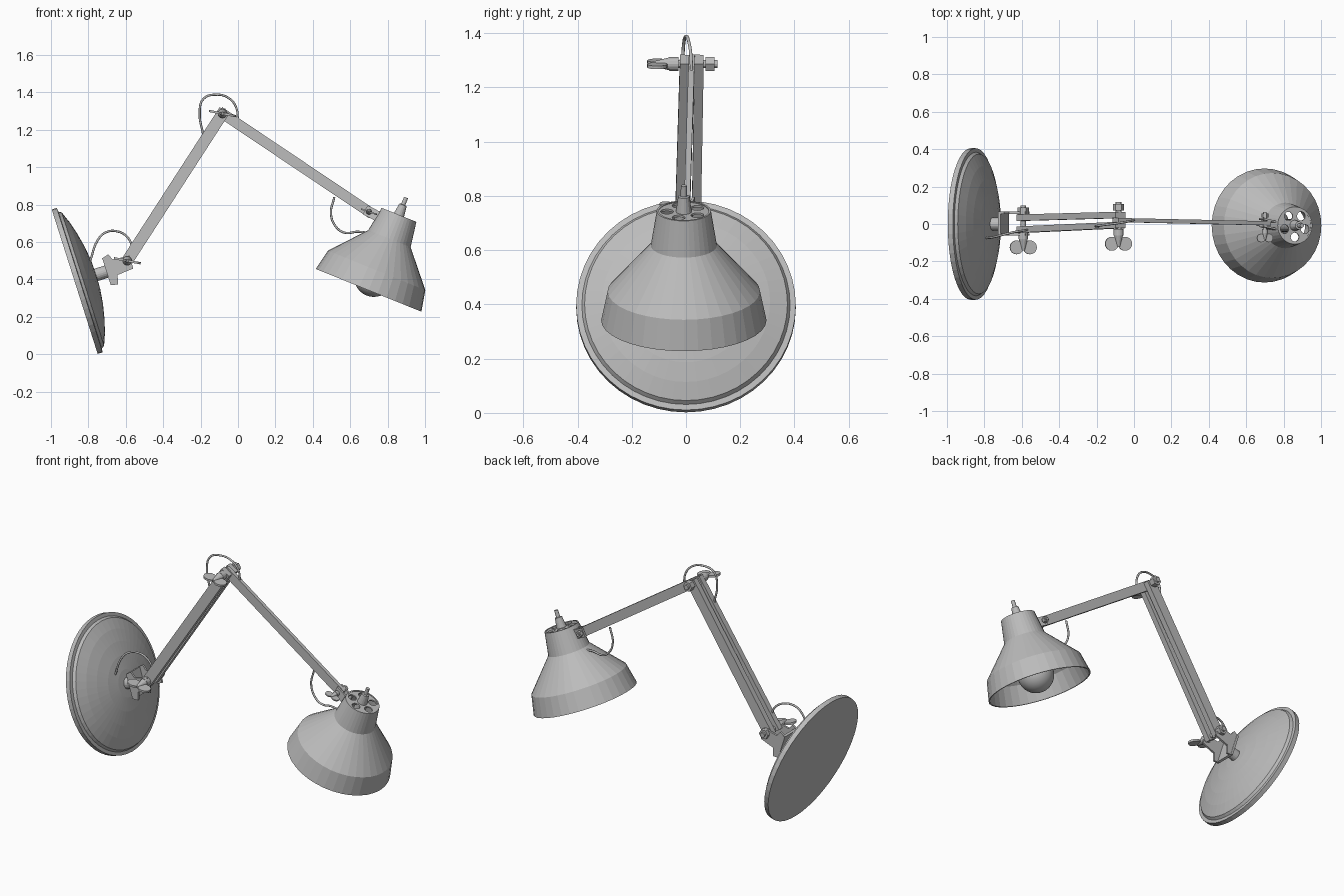
import bpy, bmesh
from math import sin, cos, pi, radians
from mathutils import Vector, Matrix

old = bpy.data.objects.get("Cube")
if old:
    bpy.data.objects.remove(old)

grey = bpy.data.materials.new("plain_grey")
grey.use_nodes = True
grey.diffuse_color = (0.5, 0.5, 0.5, 1)
grey.node_tree.nodes["Principled BSDF"].inputs["Base Color"].default_value = (0.5, 0.5, 0.5, 1)


def frame(origin, axis):
    """Matrix at origin whose local z follows axis and local y stays near world y."""
    z = Vector(axis).normalized()
    up = Vector((0, 1, 0)) if abs(z.y) < 0.9 else Vector((0, 0, 1))
    x = up.cross(z).normalized()
    y = z.cross(x)
    m = Matrix((x, y, z)).transposed().to_4x4()
    m.translation = Vector(origin)
    return m


def add(name, data, matrix=None):
    data.materials.append(grey)
    ob = bpy.data.objects.new(name, data)
    bpy.context.scene.collection.objects.link(ob)
    if matrix:
        ob.matrix_world = matrix
    return ob


def finish(name, bm, matrix=None, smooth=False):
    bmesh.ops.remove_doubles(bm, verts=bm.verts, dist=0.0001)
    bmesh.ops.recalc_face_normals(bm, faces=bm.faces)
    for f in bm.faces:
        f.smooth = smooth
    me = bpy.data.meshes.new(name)
    bm.to_mesh(me)
    bm.free()
    return add(name, me, matrix)


def lathe(name, profile, matrix, seg=40, smooth=False):
    """Revolve (radius, height) points about local z."""
    bm = bmesh.new()
    vs = [bm.verts.new((r, 0, h)) for r, h in profile]
    es = [bm.edges.new(p) for p in zip(vs, vs[1:])]
    bmesh.ops.spin(bm, geom=vs + es, cent=(0, 0, 0), axis=(0, 0, 1),
                   angle=2 * pi, steps=seg)
    return finish(name, bm, matrix, smooth)


def rod(name, a, b, r, seg=16, r2=None):
    a, b = Vector(a), Vector(b)
    length = (b - a).length
    r2 = r if r2 is None else r2
    return lathe(name, [(0, 0), (r, 0), (r2, length), (0, length)], frame(a, b - a), seg)


def bar(name, a, b, width, thick, extra=0.0):
    """Flat strip from a to b, overshooting both ends by extra."""
    a, b = Vector(a), Vector(b)
    bm = bmesh.new()
    bmesh.ops.create_cube(bm, size=1)
    bmesh.ops.scale(bm, vec=(width, thick, (b - a).length + 2 * extra), verts=bm.verts)
    return finish(name, bm, frame((a + b) / 2, b - a))


def plate(name, outline, y, thick, matrix):
    """Extrude an outline in local x-z through thickness along y."""
    bm = bmesh.new()
    face = bm.faces.new([bm.verts.new((x, y - thick / 2, z)) for x, z in outline])
    ext = bmesh.ops.extrude_face_region(bm, geom=[face])
    moved = [v for v in ext["geom"] if isinstance(v, bmesh.types.BMVert)]
    bmesh.ops.translate(bm, vec=(0, thick, 0), verts=moved)
    return finish(name, bm, matrix)


def cord(name, points, r=0.006):
    cu = bpy.data.curves.new(name, "CURVE")
    cu.dimensions = "3D"
    cu.bevel_depth, cu.bevel_resolution, cu.resolution_u = r, 2, 6
    cu.use_fill_caps = True
    sp = cu.splines.new("BEZIER")
    sp.bezier_points.add(len(points) - 1)
    for bp, p in zip(sp.bezier_points, points):
        bp.co = p
        bp.handle_left_type = bp.handle_right_type = "AUTO"
    return add(name, cu)


def wing_bolt(name, pivot, s=1.0, tilt=11):
    """Cross bolt with a hex nut at the back and a two-lobed thumb nut in front."""
    p = Vector(pivot)

    def at(y):
        return p + Vector((0, y * s, 0))
    rod(name + "_shaft", at(-0.06), at(0.096), 0.015 * s, 12)
    rod(name + "_hex_nut", at(0.05), at(0.085), 0.03 * s, 6)
    rod(name + "_collar", at(-0.082), at(-0.048), 0.026 * s, 16)
    rod(name + "_cone", at(-0.145), at(-0.082), 0.008 * s, 16, 0.024 * s)
    t = radians(tilt)
    along, normal = Vector((cos(t), 0, -sin(t))), Vector((sin(t), 0, cos(t)))
    for side, sign in (("left", 1), ("right", -1)):
        c = at(-0.127) + along * 0.036 * s * sign
        rod(f"{name}_{side}_wing", c - normal * 0.006 * s, c + normal * 0.006 * s, 0.037 * s, 20)


# Joint positions
shoulder = Vector((-0.592, 0.002, 0.5))
elbow = Vector((-0.083, 0.021, 1.287))
wrist = Vector((0.70, 0.004, 0.762))

# Wall base: rim, step and shallow dome
base = frame((-0.873, 0, 0.388), (0.953, 0, 0.303))
lathe("wall_base", [(0, 0), (0.405, 0), (0.405, 0.028), (0.384, 0.03), (0.374, 0.046),
                    (0.31, 0.071), (0.24, 0.091), (0.16, 0.108), (0.08, 0.118), (0, 0.121)],
      base, 48)
lathe("base_post", [(0, 0.11), (0.034, 0.11), (0.034, 0.185), (0, 0.185)], base, 20)

# Swivel bracket
plate("bracket_plate", [(-0.075, 0.178), (0.075, 0.178), (0.075, 0.192), (-0.075, 0.192)],
      0.003, 0.13, base)
ear = [(-0.075, 0.18), (0.075, 0.18), (0.085, 0.215), (0.035, 0.23),
       (0.028, 0.32), (-0.045, 0.32), (-0.05, 0.23), (-0.085, 0.215)]
for label, y in (("front", -0.056), ("back", 0.06)):
    plate("bracket_ear_" + label, ear, y, 0.012, base)

# Arms: a pair of strips below, a single strip above
for label, y0, y1 in (("front", -0.032, -0.027), ("back", 0.032, 0.027)):
    bar("lower_arm_" + label, shoulder + Vector((0, y0, 0)), elbow + Vector((0, y1, 0)),
        0.062, 0.034, 0.02)
bar("upper_arm", elbow, wrist, 0.056, 0.022, 0.02)

# Clamping bolts
wing_bolt("shoulder_bolt", shoulder)
wing_bolt("elbow_bolt", elbow)
wing_bolt("wrist_bolt", wrist, 0.62, 19)

# Lamp head
axis = Vector((0.375, 0, 0.927))
head = frame((0.698, -0.008, 0.342), axis)
lathe("shade", [(0.305, 0), (0.281, 0.115), (0.122, 0.298), (0.1, 0.435), (0.092, 0.435),
                (0.114, 0.296), (0.272, 0.113), (0.297, 0), (0.305, 0)], head, 36)

# Vented cap: a disc with five round holes
cap = bpy.data.curves.new("shade_cap", "CURVE")
cap.dimensions, cap.fill_mode, cap.extrude = "2D", "BOTH", 0.004
circles = [(0, 0, 0.098, 36)]
for i in range(5):
    a = radians(72 * i - 90)
    circles.append((0.062 * cos(a), 0.062 * sin(a), 0.024, 16))
for cx, cy, r, n in circles:
    sp = cap.splines.new("POLY")
    sp.points.add(n - 1)
    sp.use_cyclic_u = True
    for k, pt in enumerate(sp.points):
        a = 2 * pi * k / n
        pt.co = (cx + r * cos(a), cy + r * sin(a), 0, 1)
add("shade_cap", cap, head @ Matrix.Translation((0, 0, 0.428)))

# Cable gland, lamp holder and bulb
lathe("cable_gland", [(0, 0.425), (0.03, 0.425), (0.021, 0.492), (0.012, 0.494),
                      (0.011, 0.535), (0, 0.535)], head, 16)
lathe("lamp_holder", [(0, 0.22), (0.034, 0.22), (0.034, 0.426), (0, 0.426)], head, 20)
globe = [(0.105 * sin(a), 0.075 - 0.105 * cos(a)) for a in (pi * k / 16 for k in range(14))]
lathe("bulb", globe + [(0.032, 0.23), (0, 0.23)], head, 32, True)

# Lug joining the arm to the shade neck
neck = head @ Vector((-0.1, 0, 0.385))
for label, dy in (("front", -0.019), ("back", 0.019)):
    off = Vector((0, dy, 0))
    bar("shade_lug_" + label, wrist + off, neck + off, 0.055, 0.01, 0.022)

# Loose cable loops at each joint
cord("base_cable", [(-0.79, -0.075, 0.5), (-0.75, -0.07, 0.61), (-0.71, -0.06, 0.65),
                    (-0.65, -0.045, 0.658), (-0.59, -0.035, 0.625), (-0.56, -0.03, 0.56)])
cord("elbow_cable", [(-0.185, -0.012, 1.17), (-0.205, -0.012, 1.29), (-0.185, -0.008, 1.365),
                     (-0.12, 0, 1.388), (-0.05, 0.01, 1.37), (-0.01, 0.018, 1.32),
                     (0.0, 0.02, 1.24)])
cord("head_cable", [(0.515, 0.01, 0.84), (0.497, 0.008, 0.75), (0.525, 0.005, 0.68),
                    (0.57, 0.003, 0.65), (0.64, 0.0, 0.655), (0.72, -0.005, 0.645)])
